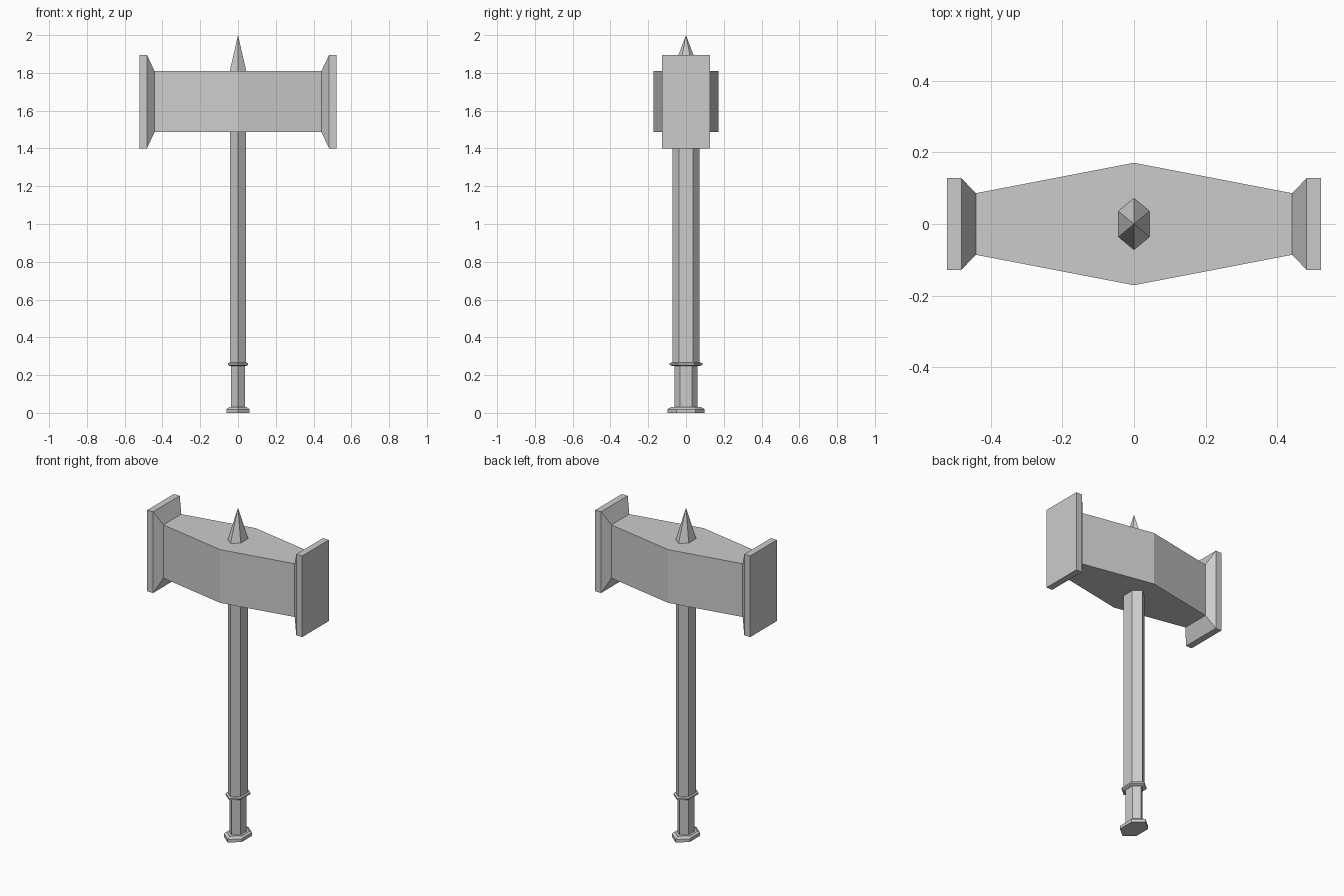
import bpy, bmesh, math

if "Cube" in bpy.data.objects:
    bpy.data.objects.remove(bpy.data.objects["Cube"])

metal = bpy.data.materials.new("light grey")
metal.diffuse_color = (0.6, 0.6, 0.6, 1)
metal.use_nodes = True
metal.node_tree.nodes["Principled BSDF"].inputs["Base Color"].default_value = metal.diffuse_color


def loft(name, rings):
    """Skin a list of equal-length point rings and cap both ends."""
    bm = bmesh.new()
    loops = [[bm.verts.new(p) for p in ring] for ring in rings]
    for a, b in zip(loops, loops[1:]):
        n = len(a)
        for i in range(n):
            j = (i + 1) % n
            bm.faces.new((a[i], a[j], b[j], b[i]))
    bm.faces.new(loops[0][::-1])
    bm.faces.new(loops[-1])
    bmesh.ops.remove_doubles(bm, verts=bm.verts, dist=1e-5)
    bmesh.ops.recalc_face_normals(bm, faces=bm.faces)
    mesh = bpy.data.meshes.new(name)
    bm.to_mesh(mesh)
    bm.free()
    mesh.materials.append(metal)
    obj = bpy.data.objects.new(name, mesh)
    bpy.context.collection.objects.link(obj)
    return obj


def hexagon(r, z):
    """Six-sided section, squashed in x, points towards +y and -y."""
    return [(0.7 * r * math.sin(math.radians(60 * i)),
             r * math.cos(math.radians(60 * i)), z) for i in range(6)]


def rectangle(x, half_y, half_z):
    return [(x, sy * half_y, 1.648 + sz * half_z)
            for sy, sz in ((-1, -1), (1, -1), (1, 1), (-1, 1))]


# Handle parts: (radius, height) profiles
parts = {
    "pommel": [(0.099, 0), (0.099, 0.019), (0.08, 0.03)],
    "grip": [(0.061, 0.03), (0.061, 0.25)],
    "collar": [(0.07, 0.247), (0.087, 0.254), (0.087, 0.264), (0.072, 0.267)],
    "shaft": [(0.072, 0.264), (0.072, 1.49)],
}
for name, profile in parts.items():
    loft(name, [hexagon(r, z) for r, z in profile])

# Spike on top of the head
bpy.ops.mesh.primitive_cone_add(vertices=6, radius1=0.072, radius2=0,
                                depth=0.19, location=(0, 0, 1.905))
spike = bpy.context.object
spike.name = "spike"
spike.scale.x = 0.7
spike.data.materials.append(metal)

# Hammer head: swollen middle, flared striking plates
half = [(0.442, 0.086, 0.162), (0.482, 0.128, 0.247), (0.522, 0.128, 0.247)]
sections = [(-x, y, z) for x, y, z in reversed(half)] + [(0, 0.171, 0.162)] + half
loft("hammer_head", [rectangle(*s) for s in sections])
